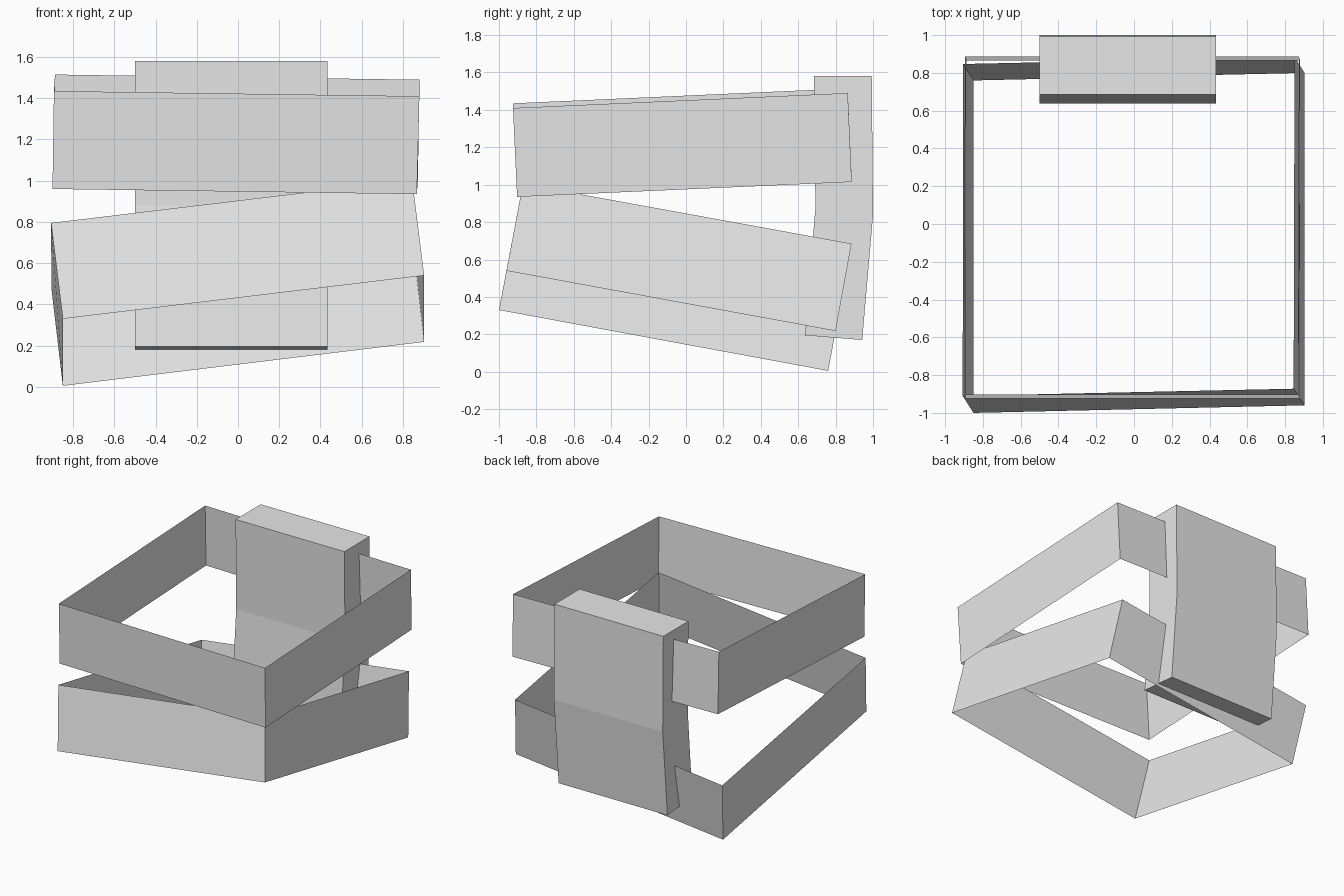
import bpy

if "Cube" in bpy.data.objects:
    bpy.data.objects.remove(bpy.data.objects["Cube"])

grey = bpy.data.materials.new("plain grey")
grey.diffuse_color = (0.8, 0.8, 0.8, 1)
grey.use_nodes = True
grey.node_tree.nodes["Principled BSDF"].inputs["Base Color"].default_value = grey.diffuse_color


def make_object(name, verts, faces):
    mesh = bpy.data.meshes.new(name)
    mesh.from_pydata(verts, [], faces)
    mesh.materials.append(grey)
    obj = bpy.data.objects.new(name, mesh)
    bpy.context.collection.objects.link(obj)
    return obj


def band(name, top, bottom):
    """Open four-sided strip; corners run front left, front right, back right, back left."""
    faces = [(i + 4, (i + 1) % 4 + 4, (i + 1) % 4, i) for i in range(4)]
    return make_object(name, top + bottom, faces)


# Upper band, nearly level
band("upper_band",
     [(-0.893, -0.925, 1.435), (0.88, -0.925, 1.41), (0.88, 0.865, 1.49), (-0.888, 0.865, 1.515)],
     [(-0.90, -0.903, 0.96), (0.868, -0.903, 0.935), (0.873, 0.886, 1.015), (-0.895, 0.886, 1.04)])

# Lower band, tipped down to the back and left
band("lower_band",
     [(-0.907, -0.91, 0.795), (0.845, -0.872, 1.005), (0.85, 0.885, 0.685), (-0.905, 0.847, 0.475)],
     [(-0.85, -1.0, 0.33), (0.903, -0.96, 0.54), (0.903, 0.80, 0.218), (-0.85, 0.76, 0.005)])

# Bent upright block joining the bands at the back
profile = [(0.685, 1.58), (0.692, 0.88), (0.637, 0.195),
           (0.942, 0.17), (1.0, 0.84), (0.993, 1.58)]
left = [(-0.5, y, z) for y, z in profile]
right = [(0.435, y, z) for y, z in profile]
sides = [(i, i + 6, (i + 1) % 6 + 6, (i + 1) % 6) for i in range(6)]
caps = [(0, 1, 4, 5), (1, 2, 3, 4), (11, 10, 7, 6), (10, 9, 8, 7)]
block = make_object("back_block", left + right, sides + caps)

# Make the block's faces point outward
import bmesh
bm = bmesh.new()
bm.from_mesh(block.data)
bmesh.ops.recalc_face_normals(bm, faces=bm.faces)
bm.to_mesh(block.data)
bm.free()
